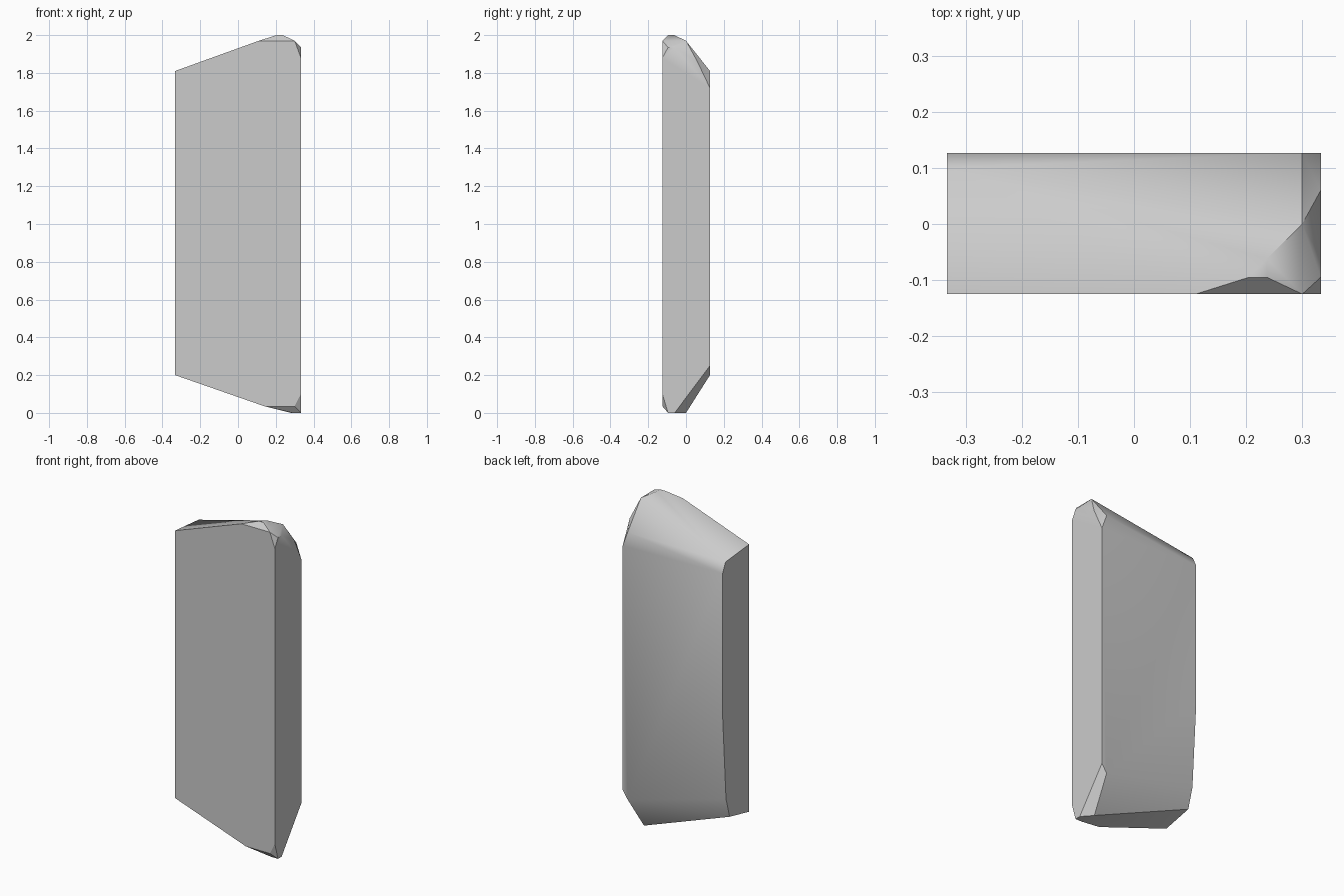
import bpy, bmesh, math

cube = bpy.data.objects.get("Cube")
if cube:
    bpy.data.objects.remove(cube, do_unlink=True)

# Stone colour
stone = bpy.data.materials.new("stone_grey")
stone.use_nodes = True
grey = (0.6, 0.6, 0.6, 1)
stone.diffuse_color = grey
stone.node_tree.nodes["Principled BSDF"].inputs["Base Color"].default_value = grey

L, R = -0.333, 0.333      # side planes
F, B = -0.125, 0.127      # front and back planes

# Chipped corners of the slab, top end then bottom end
top = [(L, F, 1.81), (0.11, F, 1.97), (0.30, F, 1.97), (R, F, 1.88),
       (0.205, -0.095, 2), (0.237, -0.095, 2), (0.237, -0.062, 2),
       (R, -0.095, 1.935), (R, -0.06, 1.935), (0.30, 0, 1.97), (R, 0.06, 1.86),
       (0.30, B, 1.81), (R, B, 1.72), (L, 0.10, 1.79), (L, B, 1.73)]
bottom = [(L, F, 0.2), (0.14, F, 0.035), (0.30, F, 0.035), (R, F, 0.1),
          (0.29, -0.095, 0), (R, -0.095, 0), (R, -0.06, 0), (0.28, 0, 0),
          (0.30, B, 0.2), (R, B, 0.25), (L, B, 0.87), (L, 0.095, 0.36), (L, 0.06, 0.24)]

# Wrap the corners into one convex stone
bm = bmesh.new()
for corner in top + bottom:
    bm.verts.new(corner)
hull = bmesh.ops.convex_hull(bm, input=bm.verts[:])
loose = [v for v in bm.verts if not v.link_faces]
bmesh.ops.delete(bm, geom=loose, context='VERTS')
bmesh.ops.dissolve_limit(bm, angle_limit=math.radians(1), verts=bm.verts[:], edges=bm.edges[:])
bmesh.ops.recalc_face_normals(bm, faces=bm.faces[:])

mesh = bpy.data.meshes.new("stone_slab")
bm.to_mesh(mesh)
bm.free()
mesh.materials.append(stone)
slab = bpy.data.objects.new("stone_slab", mesh)
bpy.context.collection.objects.link(slab)

# Soft shading over shallow chips, crisp edges elsewhere
bpy.ops.object.select_all(action='DESELECT')
slab.select_set(True)
bpy.context.view_layer.objects.active = slab
bpy.ops.object.shade_smooth_by_angle(angle=math.radians(30))
